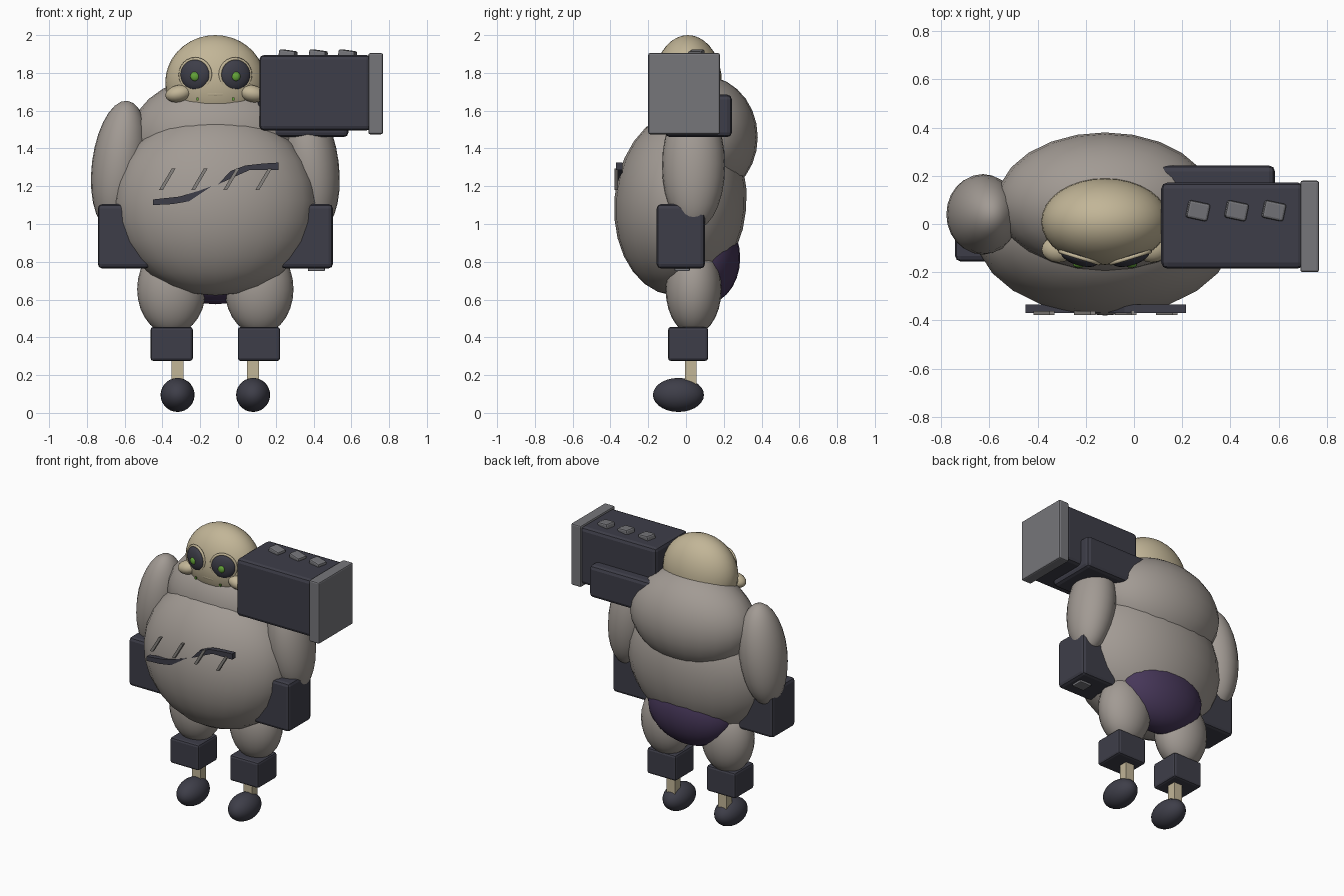
import bpy, math
from mathutils import Vector

if "Cube" in bpy.data.objects:
    bpy.data.objects.remove(bpy.data.objects["Cube"])

CX = -0.12  # body centre line


def mat(name, rgb):
    m = bpy.data.materials.new(name)
    m.diffuse_color = (*rgb, 1)
    m.use_nodes = True
    m.node_tree.nodes["Principled BSDF"].inputs["Base Color"].default_value = m.diffuse_color
    return m


SKIN = mat("grey_skin", (0.36, 0.325, 0.295))
BONE = mat("bone", (0.54, 0.465, 0.31))
DARK = mat("dark_metal", (0.048, 0.048, 0.066))
GREY = mat("grey_metal", (0.18, 0.18, 0.195))
PURPLE = mat("purple_cloth", (0.062, 0.038, 0.1))
GREEN = mat("green_glow", (0.13, 0.38, 0.04))
THREAD = mat("stitch_thread", (0.24, 0.225, 0.21))


def finish(name, m, rot=(0, 0, 0)):
    o = bpy.context.object
    o.name = name
    o.rotation_euler = [math.radians(a) for a in rot]
    o.data.materials.append(m)
    return o


def ball(name, loc, radii, m, rot=(0, 0, 0), seg=24, rings=14):
    bpy.ops.mesh.primitive_uv_sphere_add(segments=seg, ring_count=rings, radius=1, location=loc)
    o = finish(name, m, rot)
    o.scale = radii
    bpy.ops.object.shade_smooth()
    return o


def box(name, lo, hi, m, bevel=0.015, rot=(0, 0, 0)):
    lo, hi = Vector(lo), Vector(hi)
    bpy.ops.mesh.primitive_cube_add(size=1, location=(lo + hi) / 2)
    o = finish(name, m, rot)
    size = hi - lo
    for v in o.data.vertices:
        v.co = [v.co[i] * size[i] for i in range(3)]
    if bevel:
        b = o.modifiers.new("bevel", "BEVEL")
        b.width, b.segments = bevel, 2
    return o


def plate(name, outline, y0, y1, m):
    """Extrude an x-z outline from y0 to y1."""
    n = len(outline)
    verts = [(x, y, z) for y in (y0, y1) for x, z in outline]
    faces = [list(range(n)), list(range(2 * n - 1, n - 1, -1))]
    faces += [[i, i + n, (i + 1) % n + n, (i + 1) % n] for i in range(n)]
    me = bpy.data.meshes.new(name)
    me.from_pydata(verts, [], faces)
    me.materials.append(m)
    o = bpy.data.objects.new(name, me)
    bpy.context.collection.objects.link(o)
    return o


# Torso
ball("belly", (CX, -0.03, 1.11), (0.54, 0.35, 0.49), SKIN, rot=(-5, 0, 0))
ball("upper_back", (CX, 0.09, 1.46), (0.45, 0.29, 0.325), SKIN)
ball("pants", (CX, 0.10, 0.82), (0.32, 0.187, 0.245), PURPLE)

# Head
ball("head", (CX, 0.01, 1.75), (0.265, 0.18, 0.25), BONE, seg=32, rings=18)
ball("muzzle", (CX, -0.075, 1.69), (0.15, 0.09, 0.045), BONE)

for s, side in ((-1, "left"), (1, "right")):
    def X(d):
        return CX + s * d

    # Face details
    ball(f"{side}_eye", (X(0.106), -0.137, 1.79), (0.082, 0.035, 0.082), DARK, rot=(0, 0, s * 17))
    bpy.ops.mesh.primitive_torus_add(location=(X(0.106), -0.139, 1.79), major_radius=0.084,
                                     minor_radius=0.009, major_segments=24, minor_segments=6)
    finish(f"{side}_eye_rim", BONE, (90, 0, s * 17))
    bpy.ops.object.shade_smooth()
    ball(f"{side}_pupil", (X(0.108), -0.168, 1.782), (0.025, 0.014, 0.025), GREEN, seg=12, rings=8)
    ball(f"{side}_cheek", (X(0.195), -0.105, 1.69), (0.07, 0.055, 0.045), BONE,
         rot=(0, s * 12, 0), seg=16, rings=10)
    box(f"{side}_mouth_drip", (X(0.095) - 0.006, -0.165, 1.655), (X(0.095) + 0.006, -0.155, 1.67),
        GREEN, 0)

    # Arm and cuff
    ball(f"{side}_arm", (X(0.507), 0.04, 1.31), (0.147, 0.167, 0.345), SKIN, rot=(0, -s * 7, 0))
    box(f"{side}_cuff", (X(0.485) - 0.137, -0.155, 0.765), (X(0.485) + 0.137, 0.1, 1.105),
        DARK, 0.022)

    # Leg
    ball(f"{side}_thigh", (X(0.232), 0.04, 0.655), (0.182, 0.148, 0.24), SKIN)
    box(f"{side}_shin_guard", (X(0.231) - 0.112, -0.095, 0.275), (X(0.231) + 0.112, 0.117, 0.455),
        DARK)
    box(f"{side}_shin", (X(0.2) - 0.032, -0.005, 0.12), (X(0.2) + 0.032, 0.055, 0.3), BONE, 0)
    ball(f"{side}_foot", (X(0.2), -0.04, 0.095), (0.09, 0.135, 0.09), DARK)

# Plate under the right cuff
box("cuff_plug", (0.37, -0.06, 0.75), (0.46, 0.02, 0.775), GREY, 0.006)

# Shoulder launcher
box("launcher_body", (0.113, -0.185, 1.495), (0.705, 0.172, 1.895), DARK, 0.025)
box("launcher_end", (0.69, -0.2, 1.475), (0.768, 0.18, 1.905), GREY, 0.01)
box("launcher_mount", (0.1, -0.11, 1.46), (0.585, 0.243, 1.685), DARK, 0.025)
for i, x in enumerate((0.265, 0.425, 0.58)):
    box(f"launcher_button_{i}", (x - 0.045, 0.018, 1.875), (x + 0.045, 0.092, 1.92), GREY, 0.01,
        rot=(0, 8, -12))

# Belly scar and its stitches
plate("scar_left", [(-0.45, 1.10), (-0.35, 1.105), (-0.26, 1.12), (-0.14, 1.20), (-0.21, 1.175),
                    (-0.31, 1.145), (-0.45, 1.13)], -0.37, -0.335, DARK)
plate("scar_right", [(-0.105, 1.21), (-0.03, 1.245), (0.06, 1.285), (0.215, 1.285),
                     (0.215, 1.325), (0.13, 1.32), (0.04, 1.31), (-0.04, 1.28)],
      -0.37, -0.335, DARK)
for i, x in enumerate((-0.41, -0.24, -0.07, 0.10)):
    plate(f"stitch_{i}", [(x - 0.008, 1.18), (x + 0.012, 1.18), (x + 0.08, 1.295), (x + 0.06, 1.295)],
          -0.378, -0.36, THREAD)
